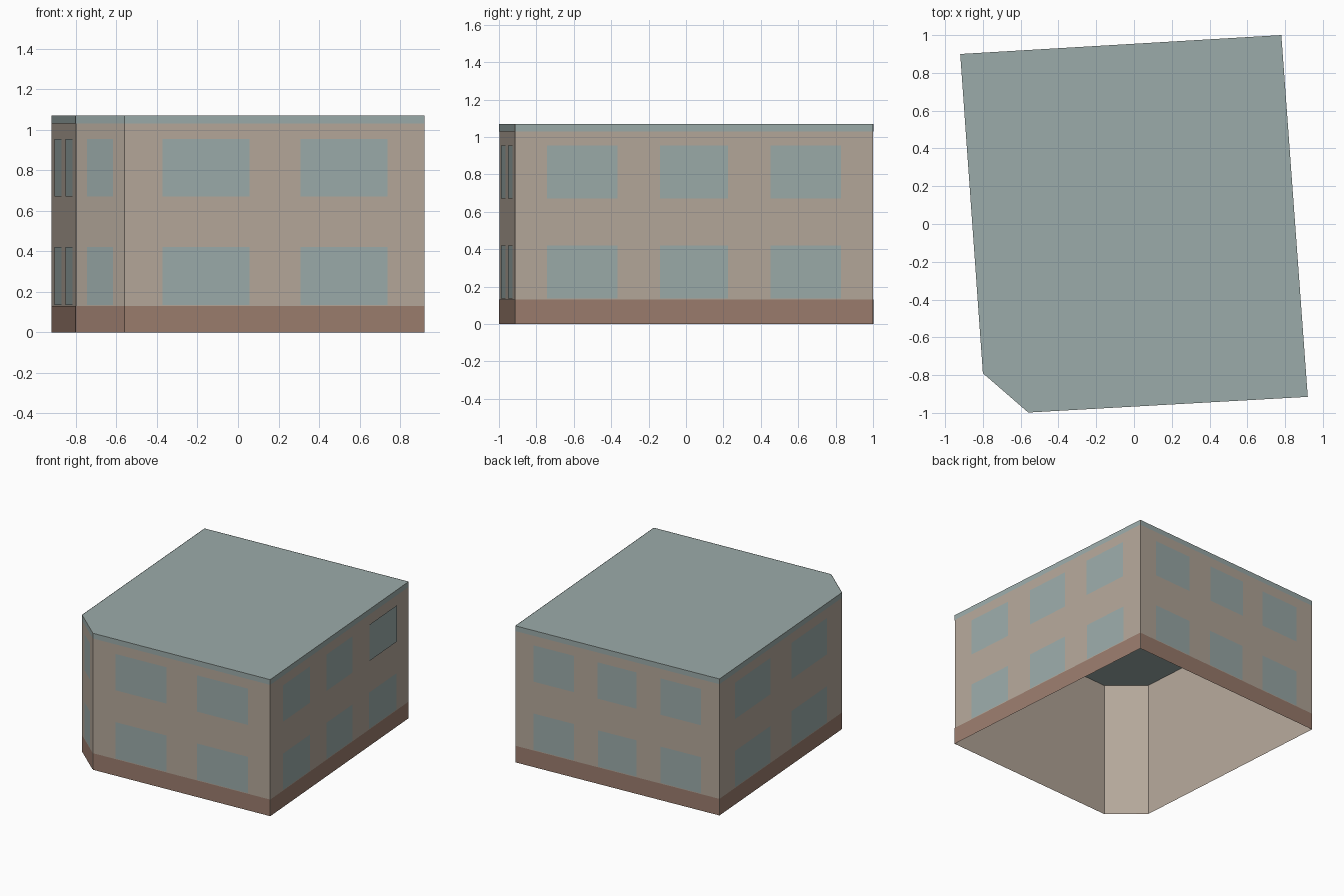
import bpy
from mathutils import Vector

cube = bpy.data.objects.get("Cube")
if cube:
    bpy.data.objects.remove(cube, do_unlink=True)


def material(name, rgb):
    mat = bpy.data.materials.new(name)
    mat.use_nodes = True
    mat.diffuse_color = (*rgb, 1)
    mat.node_tree.nodes["Principled BSDF"].inputs["Base Color"].default_value = (*rgb, 1)
    return mat


PLASTER = material("beige plaster", (0.46, 0.39, 0.325))
BRICK = material("brown plinth", (0.33, 0.205, 0.155))
TEAL = material("grey teal", (0.33, 0.41, 0.40))

HEIGHT, PLINTH_TOP, TRIM_BOTTOM = 1.07, 0.13, 1.03
STOREYS = {"lower": (0.135, 0.42), "upper": (0.67, 0.955)}

# Footprint corners, counter-clockwise from the front right
corners = [Vector(p) for p in ((-0.56, -0.998), (0.92, -0.915), (0.78, 1.0),
                               (-0.92, 0.90), (-0.80, -0.79))]
pairs = [(0.127, 0.417), (0.587, 0.877)]
triples = [(0.09, 0.287), (0.405, 0.595), (0.713, 0.911)]
walls = {"front": pairs, "left": triples, "back": triples,
         "right": pairs, "corner": [(0.23, 0.77)]}


def mesh_object(name, verts, faces, mat):
    mesh = bpy.data.meshes.new(name)
    mesh.from_pydata(verts, [], faces)
    mesh.materials.append(mat)
    obj = bpy.data.objects.new(name, mesh)
    bpy.context.collection.objects.link(obj)
    return obj


def panel(name, a, b, span, z0, z1, offset, mat):
    """Upright sheet on the wall a-b, covering a fraction span of its length."""
    along = b - a
    out = Vector((along.y, -along.x)).normalized() * offset
    p, q = (a + along * t + out for t in span)
    verts = [(*p, z0), (*q, z0), (*q, z1), (*p, z1)]
    return mesh_object(name, verts, [(0, 1, 2, 3)], mat)


# Walls with their plinth, roof trim and windows
for i, (side, columns) in enumerate(walls.items()):
    a, b = corners[i], corners[(i + 1) % len(corners)]
    panel(f"{side}_wall", a, b, (0, 1), 0, HEIGHT, 0, PLASTER)
    panel(f"{side}_plinth", a, b, (0, 1), 0, PLINTH_TOP, 0.002, BRICK)
    panel(f"{side}_roof_trim", a, b, (0, 1), TRIM_BOTTOM, HEIGHT, 0.002, TEAL)
    for storey, (z0, z1) in STOREYS.items():
        for n, span in enumerate(columns):
            # Two upper windows stand slightly proud of the wall
            proud = storey == "upper" and (side, n) in {("left", 2), ("back", 1)}
            panel(f"{side}_{storey}_window_{n + 1}", a, b, span, z0, z1,
                  0.006 if proud else 0.002, TEAL)

# Flat roof
mesh_object("roof", [(*c, HEIGHT) for c in corners], [range(len(corners))], TEAL)
